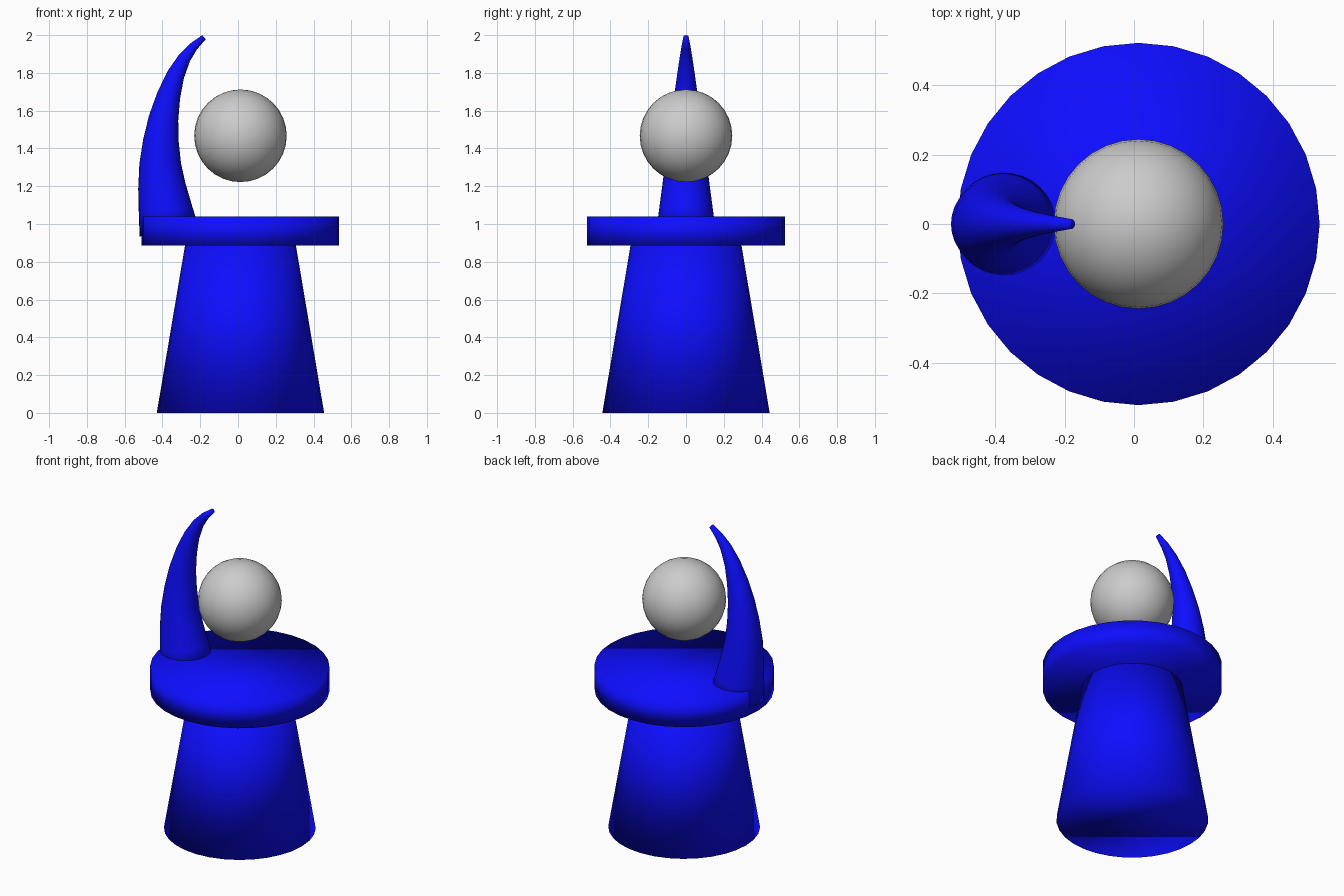
import bpy, bmesh, math
from mathutils import Vector

if "Cube" in bpy.data.objects:
    bpy.data.objects.remove(bpy.data.objects["Cube"])

CX = 0.013   # axis of the round parts
SIDES = 32

blue = bpy.data.materials.new("blue")
blue.diffuse_color = (0.004, 0.004, 1.0, 1.0)
blue.use_nodes = True
blue.node_tree.nodes["Principled BSDF"].inputs["Base Color"].default_value = blue.diffuse_color


def finish(name, mat=None):
    obj = bpy.context.object
    obj.name = name
    bpy.ops.object.shade_smooth()
    if mat:
        obj.data.materials.append(mat)
    return obj


def frustum(name, r_low, r_high, z_low, z_high):
    bpy.ops.mesh.primitive_cone_add(
        vertices=SIDES, radius1=r_low, radius2=r_high, depth=z_high - z_low,
        location=(CX, 0, (z_low + z_high) / 2))
    return finish(name, blue)


def horn(name, path, r_start, r_end):
    """Round rings square to an XZ path, tapering evenly along its length."""
    pts = [Vector((x, 0, z)) for x, z in path]
    dist = [0.0]
    for a, b in zip(pts, pts[1:]):
        dist.append(dist[-1] + (b - a).length)
    side = Vector((0, 1, 0))
    bm = bmesh.new()
    rings = []
    for i, p in enumerate(pts):
        tangent = (pts[min(i + 1, len(pts) - 1)] - pts[max(i - 1, 0)]).normalized()
        across = side.cross(tangent)
        r = r_start + (r_end - r_start) * dist[i] / dist[-1]
        angles = [2 * math.pi * k / SIDES for k in range(SIDES)]
        rings.append([bm.verts.new(p + r * (math.cos(a) * across + math.sin(a) * side))
                      for a in angles])
    for low, high in zip(rings, rings[1:]):
        for k in range(SIDES):
            n = (k + 1) % SIDES
            bm.faces.new((low[k], low[n], high[n], high[k]))
    bm.faces.new(rings[0][::-1])
    bm.faces.new(rings[-1])
    bmesh.ops.recalc_face_normals(bm, faces=bm.faces)
    mesh = bpy.data.meshes.new(name)
    bm.to_mesh(mesh)
    bm.free()
    obj = bpy.data.objects.new(name, mesh)
    bpy.context.collection.objects.link(obj)
    bpy.context.view_layer.objects.active = obj
    bpy.ops.object.select_all(action='DESELECT')
    obj.select_set(True)
    return finish(name, blue)


# tapered pedestal and flat disc on top of it
frustum("pedestal", 0.443, 0.293, 0.0, 0.89)
frustum("disc", 0.523, 0.523, 0.885, 1.041)

# curved horn rising from the left rim
horn("horn", [(-0.365, 0.96), (-0.385, 1.08), (-0.403, 1.20), (-0.412, 1.32),
              (-0.408, 1.44), (-0.394, 1.56), (-0.367, 1.68), (-0.330, 1.79),
              (-0.283, 1.88), (-0.235, 1.94), (-0.180, 1.989)], 0.158, 0.014)

# floating grey ball
bpy.ops.mesh.primitive_uv_sphere_add(segments=32, ring_count=16, radius=0.245,
                                     location=(CX, 0, 1.467))
finish("ball")
